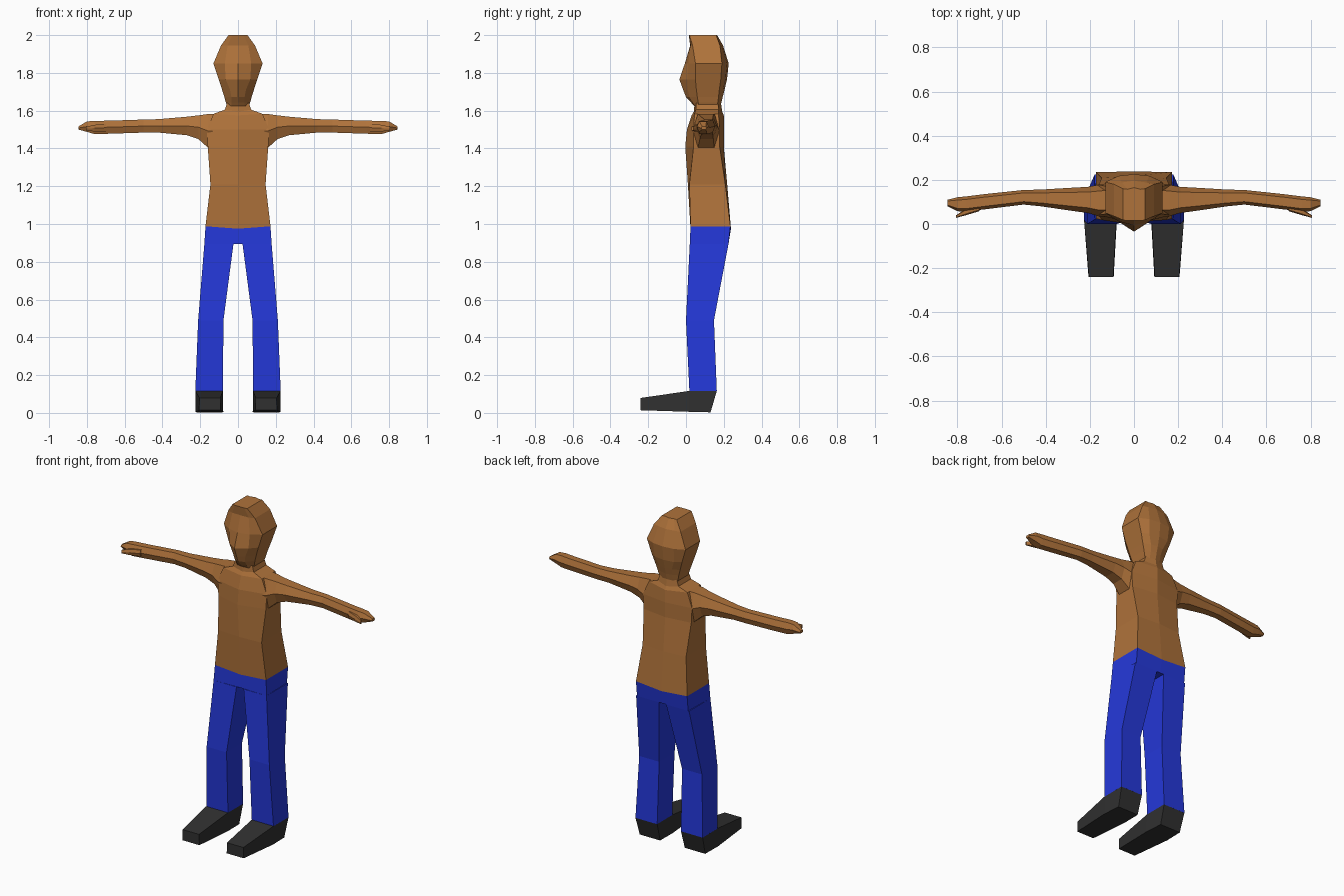
import bpy, bmesh


def material(name, color):
    m = bpy.data.materials.new(name)
    m.diffuse_color = (*color, 1)
    return m


SKIN = material("brown_skin", (0.43, 0.17, 0.043))
BLUE = material("blue_trousers", (0.018, 0.04, 0.70))
DARK = material("dark_shoes", (0.03, 0.03, 0.03))


def loft(name, rings, mat, mirror=False):
    """Skin a list of equal-length rings, cap both ends."""
    bm = bmesh.new()
    loops = [[bm.verts.new(p) for p in r] for r in rings]
    n = len(loops[0])
    for a, b in zip(loops, loops[1:]):
        for i in range(n):
            j = (i + 1) % n
            bm.faces.new((a[i], a[j], b[j], b[i]))
    bm.faces.new(loops[0])
    bm.faces.new(loops[-1])
    bmesh.ops.remove_doubles(bm, verts=bm.verts, dist=0.0005)
    bmesh.ops.recalc_face_normals(bm, faces=bm.faces)
    me = bpy.data.meshes.new(name)
    bm.to_mesh(me)
    bm.free()
    me.materials.append(mat)
    ob = bpy.data.objects.new(name, me)
    bpy.context.collection.objects.link(ob)
    if mirror:
        ob.modifiers.new("mirror", 'MIRROR')
    return ob


def sym(half):
    """Close a half ring whose first and last points lie on x = 0."""
    return half + [(-x, y, z) for x, y, z in half[-2:0:-1]]


def box_z(z, x0, x1, y0, y1):
    return [(x0, y0, z), (x1, y0, z), (x1, y1, z), (x0, y1, z)]


def box_x(x, y0, y1, z0, z1):
    # six-sided section, ridged along the front and back
    zm = (z0 + z1) / 2
    k = (y1 - y0) * 0.2
    return [(x, y0 + k, z0), (x, y1 - k, z0), (x, y1, zm),
            (x, y1 - k, z1), (x, y0 + k, z1), (x, y0, zm)]


# Torso: z at centre, z at side, half width, front, side front, side back, back
torso = [
    (0.975, 0.988, 0.172, 0.024, 0.024, 0.235, 0.238),
    (1.21, 1.21, 0.146, 0.010, 0.018, 0.208, 0.218),
    (1.41, 1.41, 0.160, -0.004, 0.040, 0.178, 0.200),
    (1.50, 1.50, 0.165, 0.005, 0.040, 0.178, 0.200),
    (1.575, 1.583, 0.130, 0.030, 0.045, 0.172, 0.200),
    (1.595, 1.605, 0.070, 0.042, 0.052, 0.172, 0.192),
    (1.64, 1.64, 0.058, 0.045, 0.055, 0.170, 0.185)]
loft("torso", [sym([(0, f, zc), (w, a, zs), (w, b, zs), (0, k, zc)])
               for zc, zs, w, f, a, b, k in torso], SKIN)

# Head: z, half width, face half width, front, face edge, side front, side back, back
head = [
    (1.625, 0.058, 0.035, 0.042, 0.046, 0.065, 0.165, 0.183),
    (1.642, 0.064, 0.035, 0.028, 0.036, 0.065, 0.168, 0.187),
    (1.672, 0.072, 0.035, 0.000, 0.018, 0.060, 0.172, 0.194),
    (1.71, 0.084, 0.042, -0.015, 0.010, 0.055, 0.176, 0.204),
    (1.765, 0.102, 0.065, -0.035, 0.008, 0.050, 0.184, 0.217),
    (1.85, 0.130, 0.070, -0.006, 0.012, 0.050, 0.190, 0.226),
    (1.945, 0.090, 0.055, 0.022, 0.024, 0.035, 0.180, 0.196),
    (2.0, 0.050, 0.030, 0.015, 0.015, 0.018, 0.160, 0.165)]
loft("head", [sym([(0, f, z), (m, e, z), (w, a, z), (w, b, z),
                   (m, k - 0.008, z), (0, k, z)])
              for z, w, m, f, e, a, b, k in head], SKIN)

# Arms with palm and fingers: x, front, back, bottom, top
arm = [
    (0.10, 0.030, 0.185, 1.390, 1.585),
    (0.16, 0.035, 0.178, 1.405, 1.582),
    (0.21, 0.050, 0.168, 1.450, 1.575),
    (0.27, 0.058, 0.165, 1.470, 1.568),
    (0.42, 0.080, 0.156, 1.484, 1.555),
    (0.50, 0.088, 0.154, 1.484, 1.553),
    (0.68, 0.066, 0.135, 1.478, 1.547),
    (0.76, 0.056, 0.125, 1.476, 1.546),
    (0.80, 0.058, 0.121, 1.488, 1.543),
    (0.845, 0.080, 0.110, 1.500, 1.516)]
loft("arm", [box_x(*r) for r in arm], SKIN, True)
loft("thumb", [box_x(0.70, 0.058, 0.09, 1.49, 1.53),
               box_x(0.76, 0.040, 0.07, 1.49, 1.525),
               box_x(0.805, 0.028, 0.04, 1.495, 1.515)], SKIN, True)

# Trousers: hips, then each leg
loft("hips", [
    sym([(0, 0.024, 0.895), (0.178, 0.020, 0.895), (0.172, 0.225, 0.895), (0, 0.225, 0.895)]),
    sym([(0, 0.024, 0.975), (0.172, 0.024, 0.988), (0.172, 0.235, 0.988), (0, 0.238, 0.975)]),
], BLUE)
loft("leg", [box_z(0.895, 0.024, 0.178, 0.020, 0.225),
             box_z(0.49, 0.077, 0.211, 0.0, 0.148),
             box_z(0.115, 0.080, 0.226, 0.018, 0.163)], BLUE, True)

# Shoes: heel, instep and toe sections
loft("shoe", [
    [(0.083, 0.130, 0.003), (0.220, 0.130, 0.003), (0.226, 0.163, 0.116), (0.080, 0.163, 0.116)],
    [(0.078, 0.015, 0.006), (0.226, 0.015, 0.006), (0.226, 0.015, 0.116), (0.080, 0.015, 0.116)],
    [(0.092, -0.240, 0.014), (0.206, -0.240, 0.014), (0.204, -0.240, 0.079), (0.094, -0.240, 0.079)],
], DARK, True)
